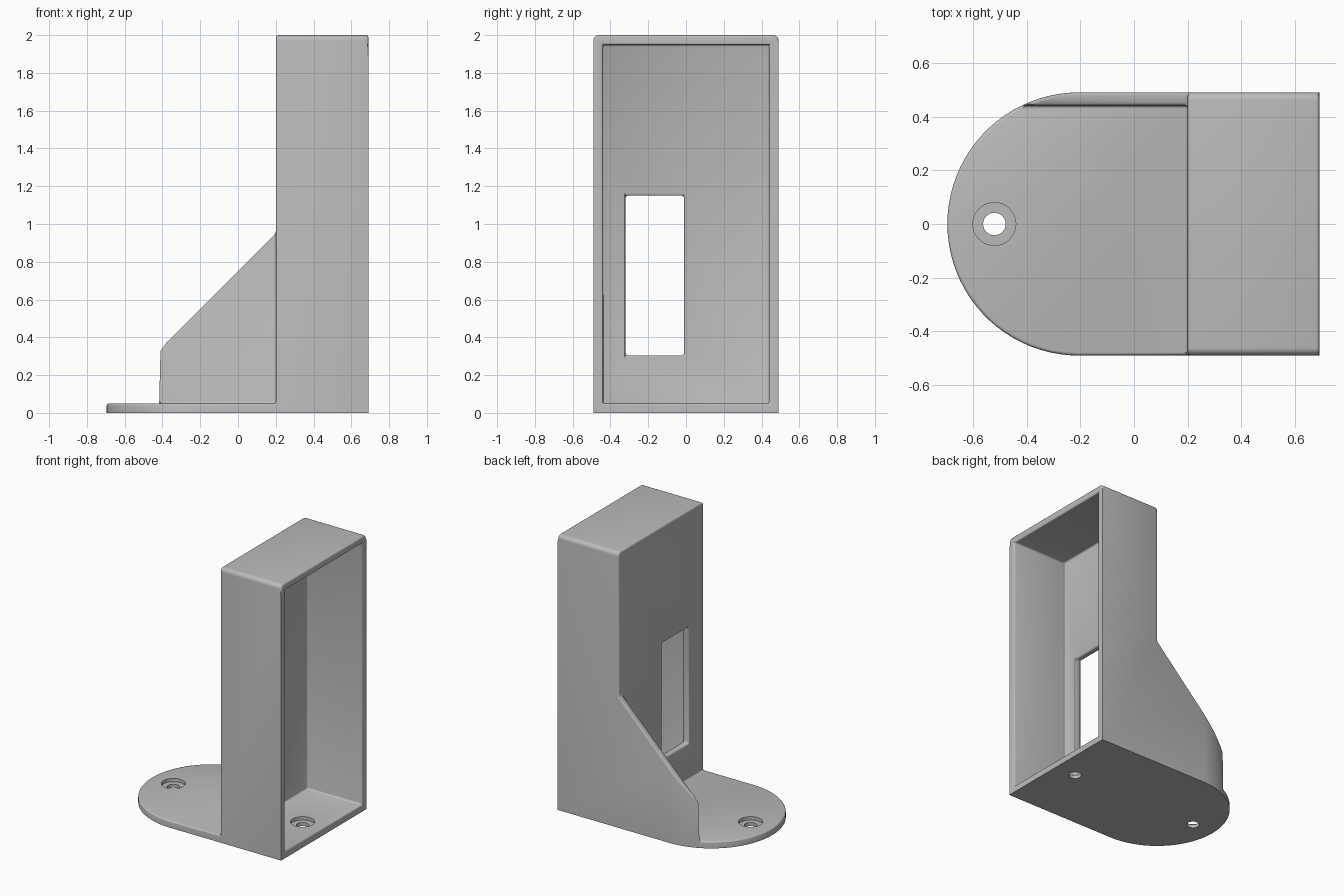
import bpy, bmesh, math

cube = bpy.data.objects.get("Cube")
if cube:
    bpy.data.objects.remove(cube, do_unlink=True)

grey = bpy.data.materials.new("plain grey")
grey.use_nodes = True
colour = (0.5, 0.5, 0.5, 1)
grey.diffuse_color = colour
grey.node_tree.nodes["Principled BSDF"].inputs["Base Color"].default_value = colour

HALF, WALL, EDGE = 0.49, 0.05, 0.012
BACK, FRONT, ARC_X = 0.2, 0.69, -0.205


def solid(name, points, move):
    """Extrude a closed loop of points; move maps each point to its far copy."""
    bm = bmesh.new()
    near = [bm.verts.new(p) for p in points]
    far = [bm.verts.new(move(p)) for p in points]
    n = len(points)
    bm.faces.new(near)
    bm.faces.new(far[::-1])
    for i in range(n):
        j = (i + 1) % n
        bm.faces.new((near[j], near[i], far[i], far[j]))
    bmesh.ops.recalc_face_normals(bm, faces=bm.faces)
    mesh = bpy.data.meshes.new(name)
    bm.to_mesh(mesh)
    bm.free()
    mesh.materials.append(grey)
    ob = bpy.data.objects.new(name, mesh)
    bpy.context.collection.objects.link(ob)
    return ob


def box(name, x0, x1, y0, y1, z0, z1):
    loop = [(x0, y0, z0), (x0, y1, z0), (x0, y1, z1), (x0, y0, z1)]
    return solid(name, loop, lambda p: (x1, p[1], p[2]))


def disc(name, x, r, z0, z1):
    loop = [(x + r * math.cos(a), r * math.sin(a), z0)
            for a in (math.tau * i / 32 for i in range(32))]
    return solid(name, loop, lambda p: (p[0], p[1], z1))


def apply(ob, mod):
    bpy.context.view_layer.objects.active = ob
    bpy.ops.object.modifier_apply(modifier=mod.name)


def combine(ob, other, operation):
    mod = ob.modifiers.new("join", 'BOOLEAN')
    mod.operation, mod.solver, mod.object = operation, 'EXACT', other
    apply(ob, mod)
    bpy.data.objects.remove(other, do_unlink=True)


# Tower with softly rounded top corners
r = 0.03
corner = [(r * math.cos(a), r * math.sin(a)) for a in (math.pi / 12 * i for i in range(7))]
loop = [(BACK, -HALF, 0), (BACK, HALF, 0)]
loop += [(BACK, HALF - r + c, 2 - r + s) for c, s in corner]
loop += [(BACK, -HALF + r - c, 2 - r + s) for c, s in reversed(corner)]
body = solid("wall_bracket", loop, lambda p: (FRONT, p[1], p[2]))

# Round-ended foot plate
STEPS = 42
arc = [(ARC_X - HALF * math.sin(a), HALF * math.cos(a), 0)
       for a in (math.pi * i / STEPS for i in range(STEPS + 1))]
inside = BACK + 0.02
foot = solid("foot_plate", [(inside, HALF, 0)] + arc + [(inside, -HALF, 0)],
             lambda p: (p[0], p[1], WALL))

# Sloping side brace that follows the edge of the foot
tip = arc[:7]
brace = solid("side_brace", [(inside, HALF, 0)] + tip + [(inside, tip[-1][1], 0)],
              lambda p: (p[0], p[1], p[0] + 0.75))

combine(body, foot, 'UNION')
combine(body, brace, 'UNION')

# Hollow open to the front, and window through the rear wall
combine(body, box("hollow", BACK + WALL, 1, WALL - HALF, HALF - WALL, WALL, 2 - WALL), 'DIFFERENCE')
combine(body, box("window", 0, 0.4, -0.32, -0.01, 0.305, 1.15), 'DIFFERENCE')

# Clean flat faces, then soften every hard edge except those on the ground
bm = bmesh.new()
bm.from_mesh(body.data)
bmesh.ops.remove_doubles(bm, verts=bm.verts, dist=0.0005)
bmesh.ops.dissolve_limit(bm, angle_limit=0.01, verts=bm.verts, edges=bm.edges)
weight = bm.edges.layers.float.new("bevel_weight_edge")
for e in bm.edges:
    grounded = all(v.co.z < 0.01 for v in e.verts)
    upright_foot = any(v.co.z < 0.01 for v in e.verts)
    if not grounded and not upright_foot and e.calc_face_angle(0) > 0.6:
        e[weight] = 1
bm.to_mesh(body.data)
bm.free()
bevel = body.modifiers.new("soft edges", 'BEVEL')
bevel.limit_method, bevel.width, bevel.segments = 'WEIGHT', EDGE, 3
bevel.use_clamp_overlap = False
apply(body, bevel)

# Stepped screw holes
for x in (-0.52, 0.52):
    combine(body, disc("screw_hole", x, 0.042, -0.1, 0.1), 'DIFFERENCE')
    combine(body, disc("screw_head_recess", x, 0.08, 0.025, 0.1), 'DIFFERENCE')

bpy.ops.object.select_all(action='DESELECT')
body.select_set(True)
bpy.context.view_layer.objects.active = body
bpy.ops.object.shade_smooth_by_angle(angle=math.radians(35))
